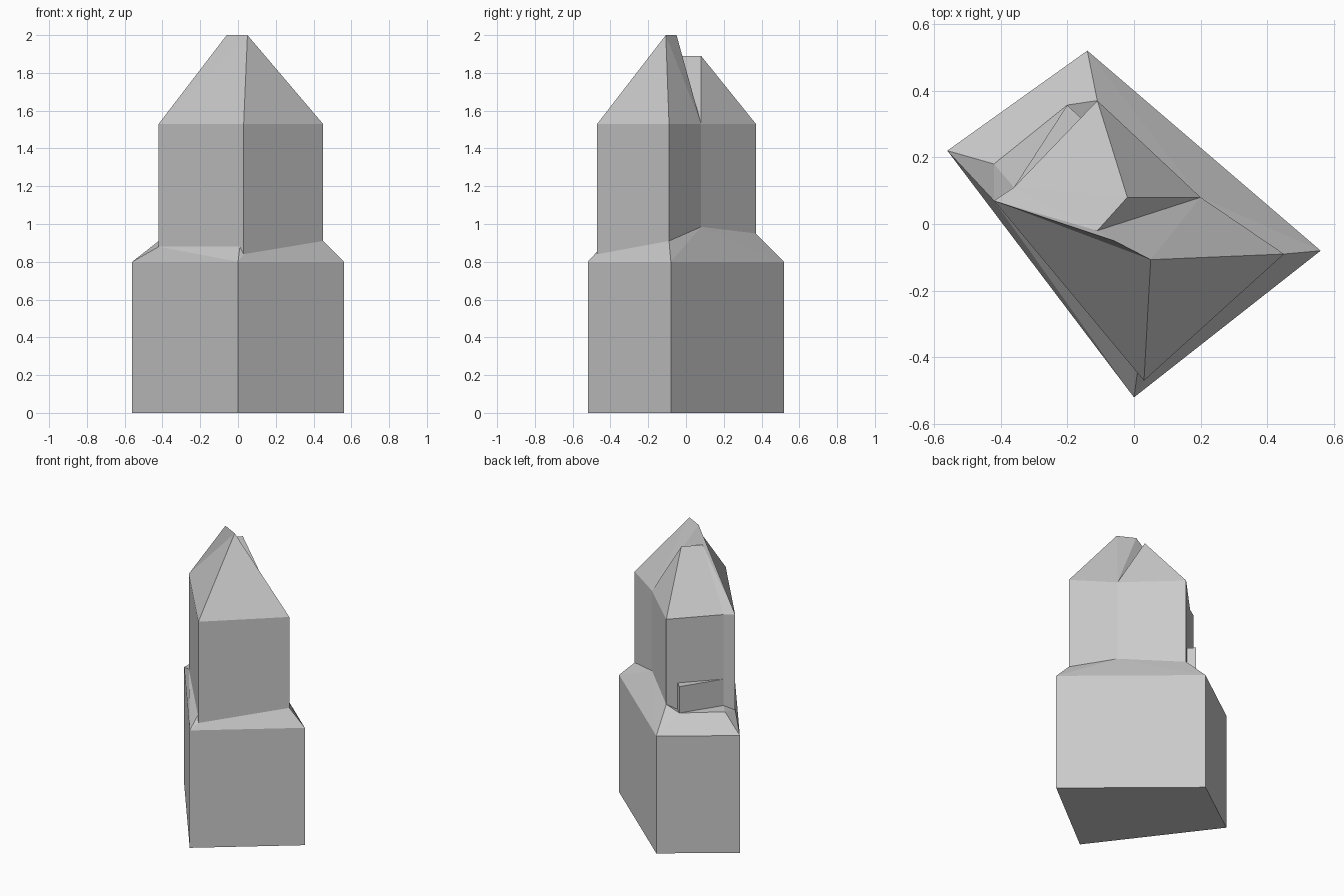
import bpy

if "Cube" in bpy.data.objects:
    bpy.data.objects.remove(bpy.data.objects["Cube"])


def add_mesh(name, points, faces):
    """points: dict of label -> xyz; faces: strings of labels, counter-clockwise from outside."""
    index = {k: i for i, k in enumerate(points)}
    mesh = bpy.data.meshes.new(name)
    mesh.from_pydata(list(points.values()), [],
                     [[index[k] for k in f.split()] for f in faces])
    mesh.update()
    obj = bpy.data.objects.new(name, mesh)
    bpy.context.collection.objects.link(obj)
    return obj


def walls(low, high):
    """Side quads between two label loops."""
    n = len(low)
    return [f"{low[i]} {low[(i + 1) % n]} {high[(i + 1) % n]} {high[i]}" for i in range(n)]


def at_height(points, z, suffix):
    return {k + suffix: (p[0], p[1], z) for k, p in points.items()}


EAVE = 1.53

# Four-sided base block
base = {"A": (-0.56, 0.22, 0.8), "D": (0, -0.52, 0.8),
        "C": (0.56, -0.08, 0.8), "B": (-0.14, 0.52, 0.8)}
ground = at_height(base, 0, "0")
add_mesh("base_block", {**base, **ground},
         walls(list(ground), list(base)) + ["B0 C0 D0 A0"])

# Foot of the tower, where it meets the shoulder
foot = {"a": (-0.42, 0.07, 0.88), "m": (0.01, -0.446, 0.88), "d": (0.03, -0.47, 0.84),
        "c": (0.45, -0.09, 0.91), "e": (0.20, 0.08, 0.985), "b": (-0.11, 0.37, 0.95),
        "k": (-0.16, 0.318, 0.91), "f": (-0.36, 0.11, 0.91)}

# Sloping shoulder with a small flat landing at the back left
landing = {"g": (-0.42, 0.18, 0.91), "h": (-0.20, 0.357, 0.91)}
add_mesh("shoulder", {**base, **foot, **landing},
         ["A D a", "D m a", "D d m", "D C c d", "C e c", "C B e", "B b e", "A a g",
          "a f g", "g f h", "B A g h", "B h b", "h k b"])

# Tower walls
eave = at_height(foot, EAVE, "1")
add_mesh("tower_walls", {**foot, **eave}, walls(list(foot), list(eave)))

# Split roof: tall front peak and lower back ridge
peaks = {"P": (0.05, -0.107, 2), "R": (-0.06, -0.05, 2),
         "Q": (-0.02, 0.08, 1.89), "S": (-0.11, -0.02, 1.89)}
add_mesh("split_roof", {**eave, **peaks},
         ["a1 d1 P", "d1 c1 P", "c1 e1 P", "a1 P R", "P e1 R", "R e1 S", "a1 R S",
          "e1 Q S", "e1 b1 Q", "b1 f1 Q", "f1 S Q", "f1 a1 S"])

# Wedge ledge on the back left wall
ledge = {"h": landing["h"], "f": foot["f"], "k": foot["k"]}
ledge_top = at_height(ledge, 1.09, "1")
add_mesh("wedge_ledge", {**ledge, **ledge_top},
         walls(list(ledge), list(ledge_top)) + ["h1 f1 k1"])
